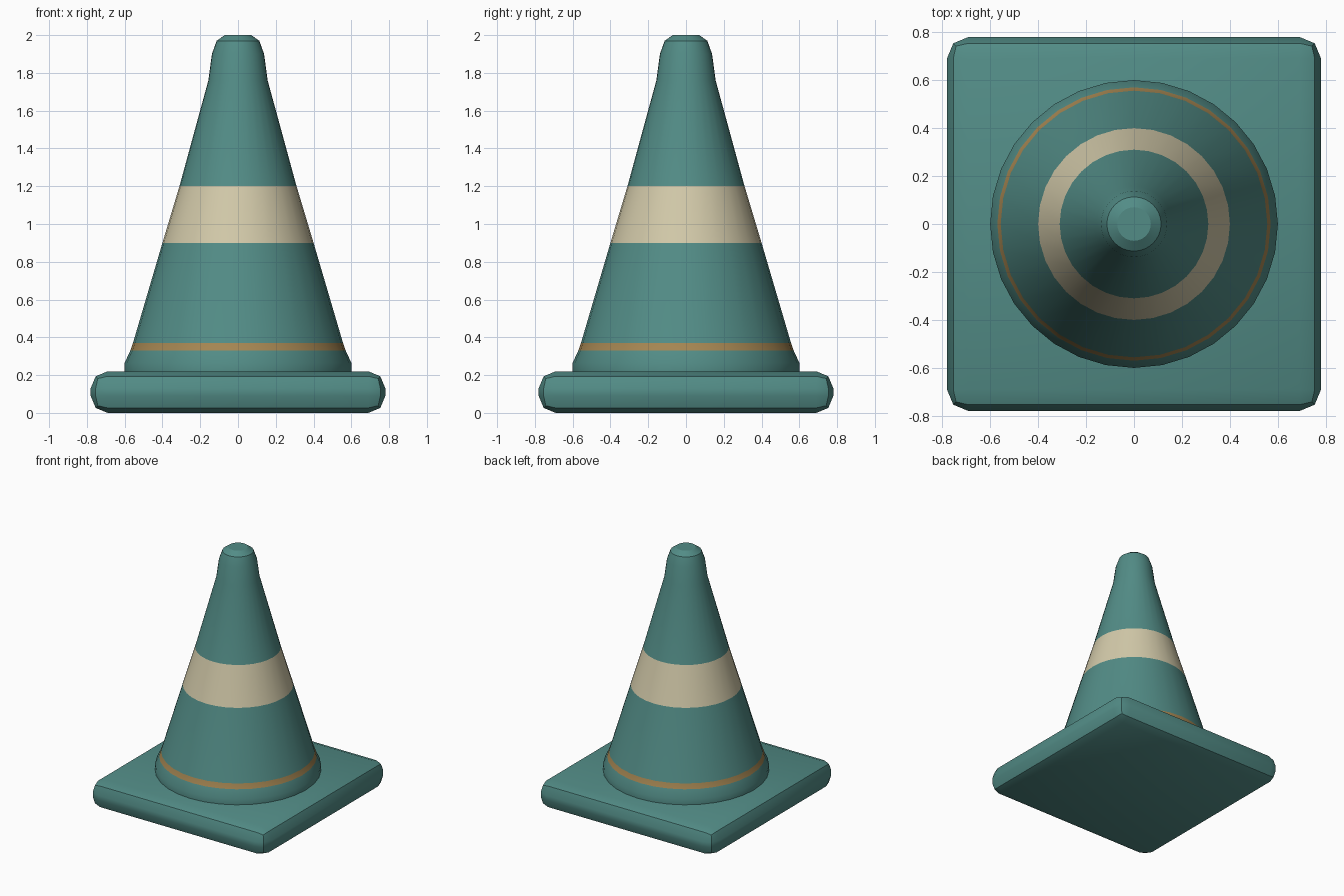
import bpy, bmesh
from math import cos, sin, tau, radians

if "Cube" in bpy.data.objects:
    bpy.data.objects.remove(bpy.data.objects["Cube"])


def material(name, rgb):
    m = bpy.data.materials.new(name)
    m.diffuse_color = (*rgb, 1)
    m.use_nodes = True
    m.node_tree.nodes["Principled BSDF"].inputs["Base Color"].default_value = m.diffuse_color
    return m


teal = material("teal", (0.085, 0.263, 0.24))
cream = material("cream", (0.65, 0.59, 0.40))
ochre = material("ochre", (0.38, 0.24, 0.085))


def finish(bm, name, mats):
    bmesh.ops.recalc_face_normals(bm, faces=bm.faces)
    me = bpy.data.meshes.new(name)
    bm.to_mesh(me)
    bm.free()
    ob = bpy.data.objects.new(name, me)
    bpy.context.collection.objects.link(ob)
    for m in mats:
        me.materials.append(m)
    bpy.ops.object.select_all(action='DESELECT')
    ob.select_set(True)
    bpy.context.view_layer.objects.active = ob
    bpy.ops.object.shade_smooth_by_angle(angle=radians(30))
    return ob


# Square base slab with two-step bevelled edges
bm = bmesh.new()
bmesh.ops.create_cube(bm, size=1)
for v in bm.verts:
    v.co = (v.co.x * 1.56, v.co.y * 1.56, v.co.z * 0.22 + 0.11)
bmesh.ops.bevel(bm, geom=bm.edges[:], offset=0.09, segments=2,
                profile=0.5, affect='EDGES')
finish(bm, "base", [teal])

# Cone body: (radius, height, material of the ring above)
SIDES = 32
profile = [
    (0.60, 0.22, 0), (0.60, 0.265, 0), (0.57, 0.33, 2), (0.556, 0.37, 0),
    (0.40, 0.90, 1), (0.31, 1.20, 0), (0.157, 1.76, 0),
    (0.138, 1.90, 0), (0.113, 1.97, 0), (0.07, 2.00, 0),
]
bm = bmesh.new()
rings = [[bm.verts.new((r * cos(tau * i / SIDES), r * sin(tau * i / SIDES), z))
          for i in range(SIDES)] for r, z, _ in profile]
for k in range(len(rings) - 1):
    a, b = rings[k], rings[k + 1]
    for i in range(SIDES):
        j = (i + 1) % SIDES
        f = bm.faces.new((a[i], a[j], b[j], b[i]))
        f.material_index = profile[k][2]
# Flat tip and hidden underside
bm.faces.new(rings[-1])
bm.faces.new(rings[0][::-1])
finish(bm, "cone_body", [teal, cream, ochre])
